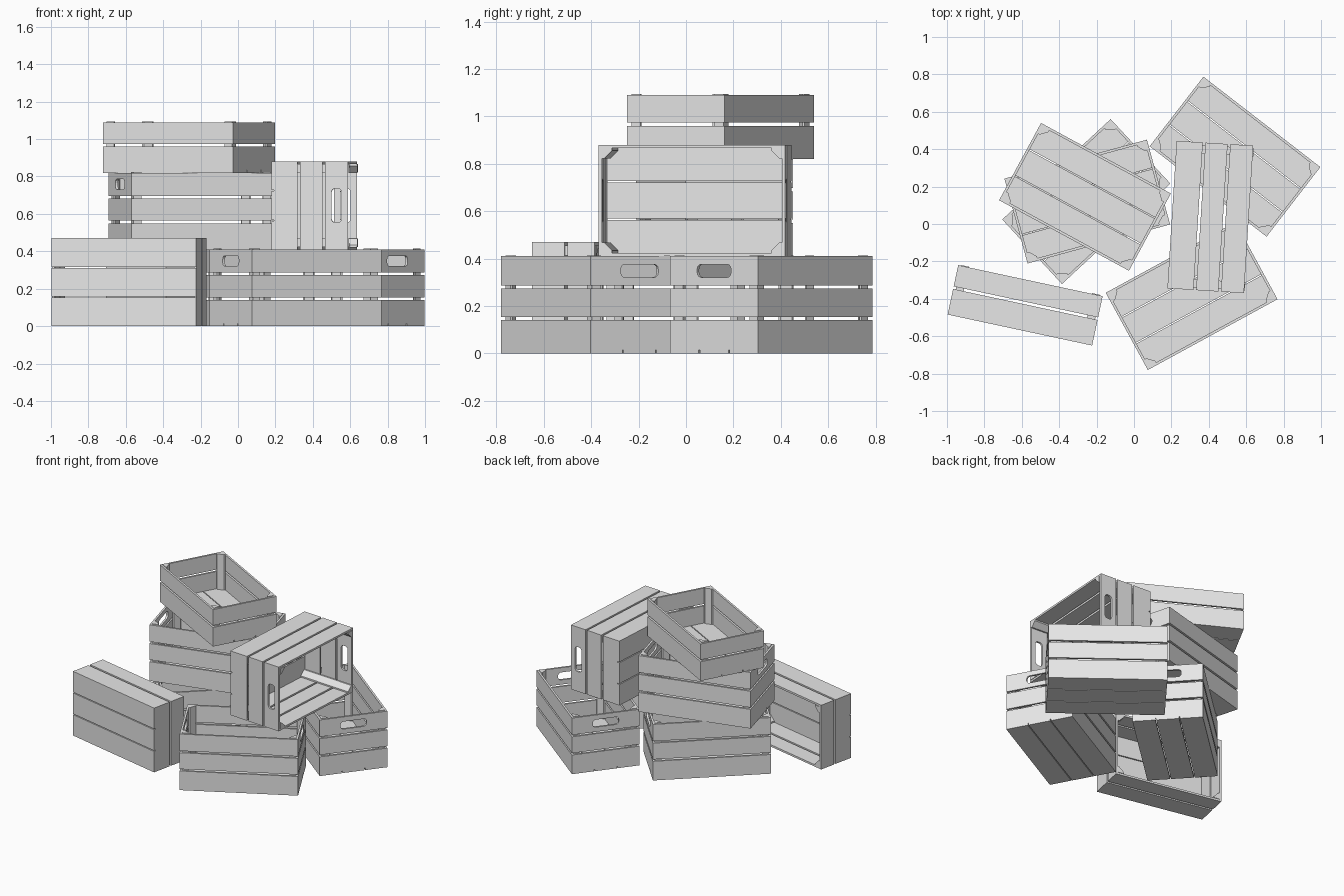
import bpy, bmesh, math
from mathutils import Matrix, Vector

if "Cube" in bpy.data.objects:
    bpy.data.objects.remove(bpy.data.objects["Cube"])

L, W = 0.79, 0.47          # crate footprint
T = 0.014                  # board thickness
GAP = 0.006                # gap between floor planks
SLATS = [(T, 0.14), (0.154, 0.273), (0.287, 0.41)]   # wall slat heights

wood = bpy.data.materials.new("pale_grey_wood")
wood.diffuse_color = (0.8, 0.8, 0.8, 1)
wood.use_nodes = True
wood.node_tree.nodes["Principled BSDF"].inputs["Base Color"].default_value = wood.diffuse_color


def box(bm, x0, x1, y0, y1, z0, z1):
    m = Matrix.Translation(((x0 + x1) / 2, (y0 + y1) / 2, (z0 + z1) / 2)) \
        @ Matrix.Diagonal((x1 - x0, y1 - y0, z1 - z0, 1))
    bmesh.ops.create_cube(bm, size=1, matrix=m)


def extrude_faces(bm, faces, vec):
    r = bmesh.ops.extrude_face_region(bm, geom=faces)
    bmesh.ops.translate(bm, vec=vec,
                        verts=[v for v in r["geom"] if isinstance(v, bmesh.types.BMVert)])


def handle_slat(bm, x, z0, z1):
    """End slat with a rounded hand hole cut through it."""
    h = W / 2 - T
    outer = [(-h, z0), (h, z0), (h, z1), (-h, z1)]
    a, b, r, zc = 0.09, 0.0275, 0.02, (z0 + z1) / 2
    hole = []
    for i, (sx, sz) in enumerate([(1, 1), (-1, 1), (-1, -1), (1, -1)]):
        for k in range(4):
            ang = math.radians(90 * i + 30 * k)
            hole.append((sx * (a - r) + r * math.cos(ang),
                         zc + sz * (b - r) + r * math.sin(ang)))
    edges = []
    for loop in (outer, hole):
        vs = [bm.verts.new((x, y, z)) for y, z in loop]
        edges += [bm.edges.new((vs[i], vs[(i + 1) % len(vs)])) for i in range(len(vs))]
    r = bmesh.ops.triangle_fill(bm, edges=edges, use_beauty=True, normal=(1, 0, 0))
    faces = [g for g in r["geom"] if isinstance(g, bmesh.types.BMFace)]
    extrude_faces(bm, faces, Vector((T, 0, 0)))


def crate_mesh(name, count, handles):
    bm = bmesh.new()
    slats = SLATS[:count]
    top = slats[-1][1] if count == 3 else 0.27
    # floor planks
    pw = (W - 2 * GAP) / 3
    for i in range(3):
        y = -W / 2 + i * (pw + GAP)
        box(bm, -L / 2, L / 2, y, y + pw, 0, T)
    # wall slats: long sides run full length, ends sit between them
    for i, (z0, z1) in enumerate(slats):
        z1 = min(z1, top)
        for s in (-1, 1):
            yc, xc = s * (W - T) / 2, s * (L - T) / 2
            box(bm, -L / 2, L / 2, yc - T / 2, yc + T / 2, z0, z1)
            if handles and i == count - 1:
                handle_slat(bm, xc - T / 2, z0, z1)
            else:
                box(bm, xc - T / 2, xc + T / 2, -W / 2 + T, W / 2 - T, z0, z1)
    # corner posts with a cut-off inner face
    leg, lip = 0.044, 0.01
    profile = [(0, 0), (leg, 0), (leg, lip), (lip, leg), (0, leg)]
    for sx in (-1, 1):
        for sy in (-1, 1):
            f = bm.faces.new([bm.verts.new((sx * (L / 2 - T - px), sy * (W / 2 - T - py), T))
                              for px, py in profile])
            extrude_faces(bm, [f], Vector((0, 0, top - T + 0.004)))
    bmesh.ops.recalc_face_normals(bm, faces=bm.faces[:])
    me = bpy.data.meshes.new(name)
    bm.to_mesh(me)
    bm.free()
    me.materials.append(wood)
    return me


def place(name, mesh, matrix):
    ob = bpy.data.objects.new(name, mesh)
    bpy.context.collection.objects.link(ob)
    ob.matrix_world = matrix


def upright(x, y, z, deg):
    return Matrix.Translation((x, y, z)) @ Matrix.Rotation(math.radians(deg), 4, 'Z')


def on_side(x, y, z, height, long_axis, opening):
    """Crate tipped on a long wall; axes given as horizontal headings in degrees."""
    ax = Vector((math.cos(math.radians(long_axis)), math.sin(math.radians(long_axis)), 0))
    az = Vector((math.cos(math.radians(opening)), math.sin(math.radians(opening)), 0))
    m = Matrix((ax, az.cross(ax), az)).transposed().to_4x4()
    m.translation = Vector((x, y, z + W / 2)) - az * height / 2
    return m


deep = crate_mesh("deep_crate", 3, True)
shallow = crate_mesh("shallow_crate", 2, False)

# ground layer
place("back_right_crate", deep, upright(0.54, 0.36, 0, -37.7))
place("front_right_crate", deep, upright(0.308, -0.385, 0, 28.6))
place("lower_left_crate", deep, upright(-0.255, 0.12, 0, 42.8))
place("tipped_shallow_crate", shallow, on_side(-0.582, -0.435, 0, 0.27, -12.1, 77.9))
# stacked crates
place("middle_left_crate", deep, upright(-0.25, 0.12, 0.41, 15.3))
place("top_shallow_crate", shallow, upright(-0.262, 0.145, 0.82, -28.5))
place("tipped_deep_crate", deep, on_side(0.408, 0.0375, 0.41, 0.41, 86.4, -3.6))
